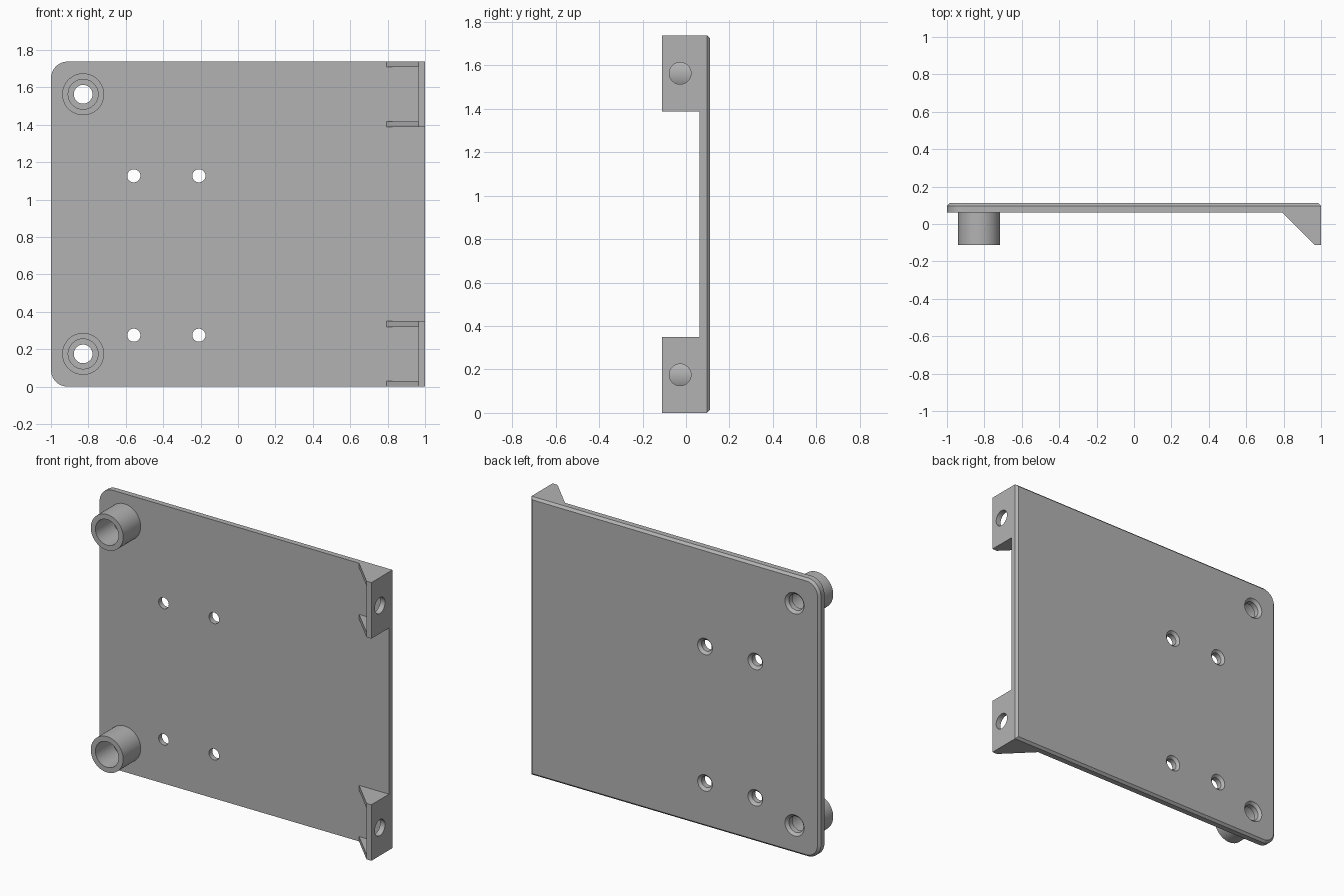
import bpy, bmesh, math
from mathutils import Matrix, Vector

if "Cube" in bpy.data.objects:
    bpy.data.objects.remove(bpy.data.objects["Cube"], do_unlink=True)

H = 1.738                         # plate height
FRONT, STEP, BACK = 0.062, 0.097, 0.111
LEVELS = (0.175, H - 0.175)       # heights of the bosses and bracket holes
BOSS_X, HOLE_R, CHAMFER = -0.828, 0.05, 0.014

grey = bpy.data.materials.new("plain grey")
grey.use_nodes = True
grey.diffuse_color = (0.45, 0.45, 0.45, 1)
grey.node_tree.nodes["Principled BSDF"].inputs["Base Color"].default_value = grey.diffuse_color


def finish(name, bm):
    bmesh.ops.recalc_face_normals(bm, faces=bm.faces)
    mesh = bpy.data.meshes.new(name)
    bm.to_mesh(mesh)
    bm.free()
    mesh.materials.append(grey)
    ob = bpy.data.objects.new(name, mesh)
    bpy.context.collection.objects.link(ob)
    return ob


def loft(name, rings, cap=True, closed=False):
    """Skin a list of equal point rings."""
    bm = bmesh.new()
    loops = [[bm.verts.new(p) for p in ring] for ring in rings]
    pairs = list(zip(loops, loops[1:]))
    if closed:
        pairs.append((loops[-1], loops[0]))
    for a, b in pairs:
        for i in range(len(a)):
            j = (i + 1) % len(a)
            bm.faces.new((a[i], a[j], b[j], b[i]))
    if cap:
        bm.faces.new(loops[0])
        bm.faces.new(loops[-1])
    return finish(name, bm)


def turned(name, x, z, profile, cap=True, n=48):
    """Revolve (radius, y) points around a line along y."""
    rings = [[(x + r * math.cos(k * math.tau / n), y, z + r * math.sin(k * math.tau / n))
              for k in range(n)] for r, y in profile]
    return loft(name, rings, cap)


def cut(ob, cutters):
    for c in cutters:
        m = ob.modifiers.new("cut", "BOOLEAN")
        m.operation, m.solver, m.object = "DIFFERENCE", "EXACT", c
    bpy.context.view_layer.update()
    deps = bpy.context.evaluated_depsgraph_get()
    mesh = bpy.data.meshes.new_from_object(ob.evaluated_get(deps))
    ob.modifiers.clear()
    ob.data = mesh
    for c in cutters:
        bpy.data.objects.remove(c, do_unlink=True)


def outline(y, inset):
    """Plate outline: square corners at +x, rounded corners at -x."""
    r, cx = 0.09, -1 + 0.09
    pts = [(1 - inset, y, inset), (1 - inset, y, H - inset)]
    for cz, start in ((H - r, 90), (r, 180)):
        for k in range(13):
            a = math.radians(start + k * 7.5)
            pts.append((cx + (r - inset) * math.cos(a), y, cz + (r - inset) * math.sin(a)))
    return pts


# Plate with chamfered back edge
plate = loft("back_plate", [outline(FRONT, 0), outline(STEP, 0), outline(BACK, CHAMFER)])

# Through holes, chamfered at the back
holes = [(BOSS_X, z, HOLE_R) for z in LEVELS]
holes += [(x, z, 0.035) for x in (-0.557, -0.209) for z in (0.275, 1.127)]
cut(plate, [turned("hole_cutter", x, z, [(r, FRONT - 0.1), (r, BACK - 0.016),
                                         (r + 0.016, BACK), (r + 0.016, BACK + 0.1)])
            for x, z, r in holes])
parts = [plate]

for label, z in zip(("lower", "upper"), LEVELS):
    # Hollow boss, open to the plate
    parts.append(turned(label + "_boss", BOSS_X, z,
                        [(0.112, FRONT), (0.112, -BACK), (0.08, -BACK), (0.08, FRONT)], cap=False))

    # Side bracket: sloped block, pocketed to leave a wall and two gussets
    z0, z1 = z - 0.175, z + 0.175
    shape = [(1, FRONT), (1, -BACK), (0.966, -BACK), (0.793, FRONT)]
    bracket = loft(label + "_bracket", [[(x, y, h) for x, y in shape] for h in (z0, z1)])
    box = bmesh.new()
    bmesh.ops.create_cube(box, size=1, matrix=Matrix.Translation((0.766, 0, z))
                          @ Matrix.Diagonal((0.4, 0.6, z1 - z0 - 0.06, 1)))
    hole = turned("bracket_hole_cutter", 0, 0, [(HOLE_R, -0.1), (HOLE_R, 0.1)])
    hole.data.transform(Matrix.Translation((1, -0.027, z)) @ Matrix.Rotation(math.pi / 2, 4, "Z"))
    cut(bracket, [finish("pocket_cutter", box), hole])
    parts.append(bracket)

# Smooth round walls, keep hard edges
bpy.ops.object.select_all(action="DESELECT")
for ob in parts:
    ob.select_set(True)
bpy.context.view_layer.objects.active = plate
bpy.ops.object.shade_smooth_by_angle(angle=math.radians(30))
